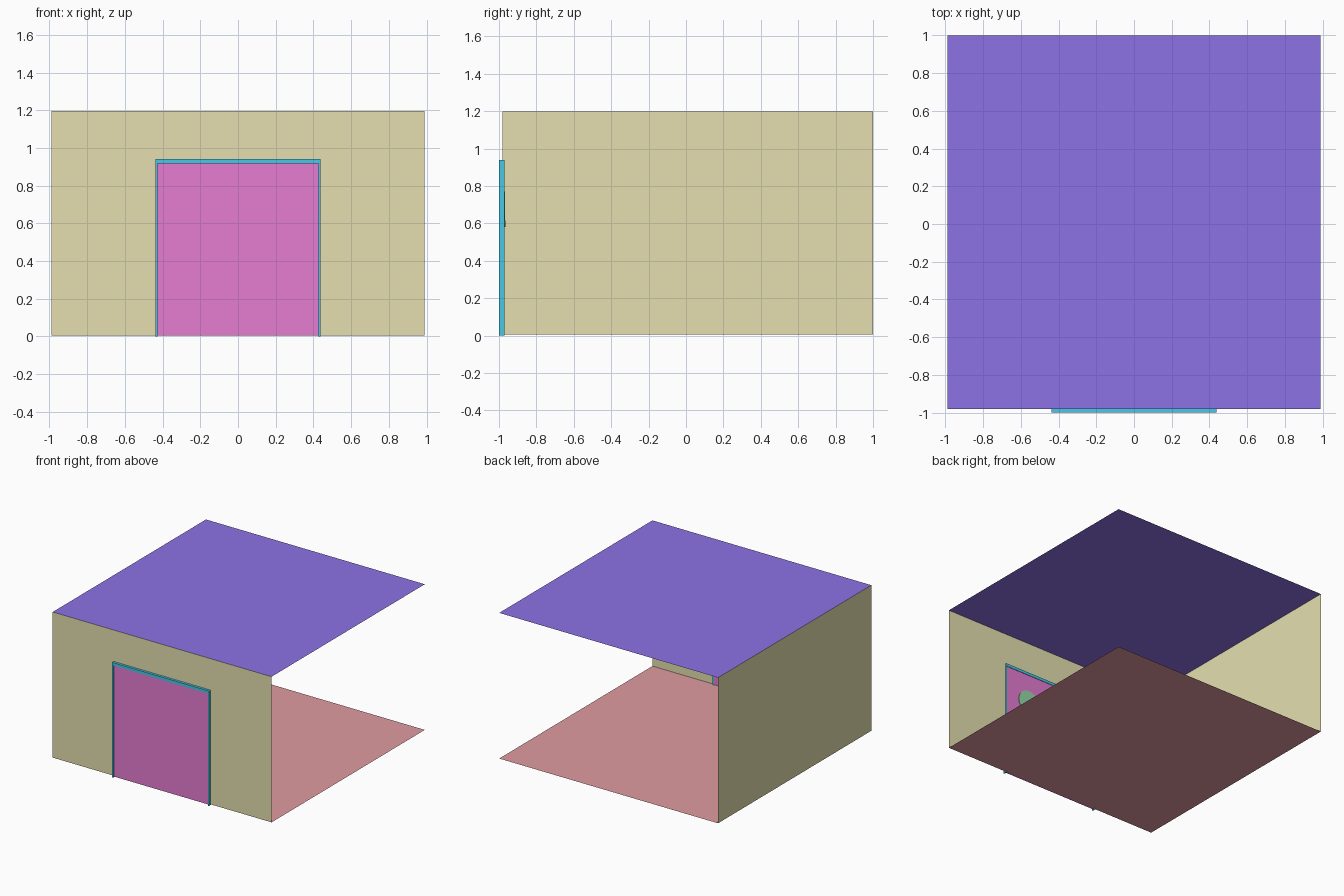
import bpy, bmesh, math
from mathutils import Matrix

if "Cube" in bpy.data.objects:
    bpy.data.objects.remove(bpy.data.objects["Cube"])

W = 0.99                    # half width of the room
YF, YB = -0.98, 1.0         # front and back of the room
Z0, Z1 = 0.006, 1.197       # floor and ceiling heights
DOOR_W, DOOR_H = 0.427, 0.917


def material(name, rgb):
    m = bpy.data.materials.new(name)
    m.diffuse_color = (*rgb, 1)
    m.use_nodes = True
    m.node_tree.nodes["Principled BSDF"].inputs["Base Color"].default_value = m.diffuse_color
    return m


SAND = material("sand", (0.78, 0.74, 0.43))
BLUE = material("blue", (0.27, 0.17, 0.79))
RED = material("red", (0.75, 0.33, 0.35))
PINK = material("pink", (0.79, 0.20, 0.64))
TEAL = material("teal", (0.06, 0.58, 0.78))
GREEN = material("green", (0.30, 0.68, 0.38))


def finish(name, bm, mat):
    me = bpy.data.meshes.new(name)
    bm.to_mesh(me)
    bm.free()
    me.materials.append(mat)
    ob = bpy.data.objects.new(name, me)
    bpy.context.collection.objects.link(ob)
    return ob


def sheet(name, pts, mat):
    bm = bmesh.new()
    bm.faces.new([bm.verts.new(p) for p in pts])
    return finish(name, bm, mat)


def extruded(name, outline, y0, y1, mat):
    """Extrude an x-z outline from y0 to y1."""
    bm = bmesh.new()
    face = bm.faces.new([bm.verts.new((x, y0, z)) for x, z in outline])
    new = bmesh.ops.extrude_face_region(bm, geom=[face], use_keep_orig=True)["geom"]
    bmesh.ops.translate(bm, vec=(0, y1 - y0, 0),
                        verts=[v for v in new if isinstance(v, bmesh.types.BMVert)])
    bmesh.ops.recalc_face_normals(bm, faces=bm.faces)
    return finish(name, bm, mat)


def portal(half_out, top, half_in, head, bottom):
    """Upside-down U outline used by the front wall and the door frame."""
    return [(-half_out, bottom), (-half_in, bottom), (-half_in, head), (half_in, head),
            (half_in, bottom), (half_out, bottom), (half_out, top), (-half_out, top)]


# floor and ceiling sheets
for name, z, mat in (("floor", Z0, RED), ("ceiling", Z1, BLUE)):
    sheet(name, [(-W, YF, z), (W, YF, z), (W, YB, z), (-W, YB, z)], mat)

# two walls: left side, and front with a doorway
sheet("left_wall", [(-W, YB, Z0), (-W, YF, Z0), (-W, YF, Z1), (-W, YB, Z1)], SAND)
sheet("front_wall", [(x, YF, z) for x, z in portal(W, Z1, DOOR_W, DOOR_H, Z0)], SAND)

# door frame and door panel
extruded("door_frame", portal(0.438, 0.94, DOOR_W, DOOR_H, 0), -1.0, -0.97, TEAL)
extruded("door", [(-DOOR_W, Z0), (DOOR_W, Z0), (DOOR_W, DOOR_H), (-DOOR_W, DOOR_H)],
         -0.992, -0.974, PINK)

# round plates on the inner side of the door, one per leaf
for side, x in (("left", -0.213), ("right", 0.213)):
    bm = bmesh.new()
    bmesh.ops.create_cone(bm, cap_ends=True, segments=32, radius1=0.1, radius2=0.1,
                          depth=0.006,
                          matrix=Matrix.Translation((x, -0.9705, 0.68))
                          @ Matrix.Rotation(math.radians(91), 4, 'X'))
    finish(side + "_round_plate", bm, GREEN)
